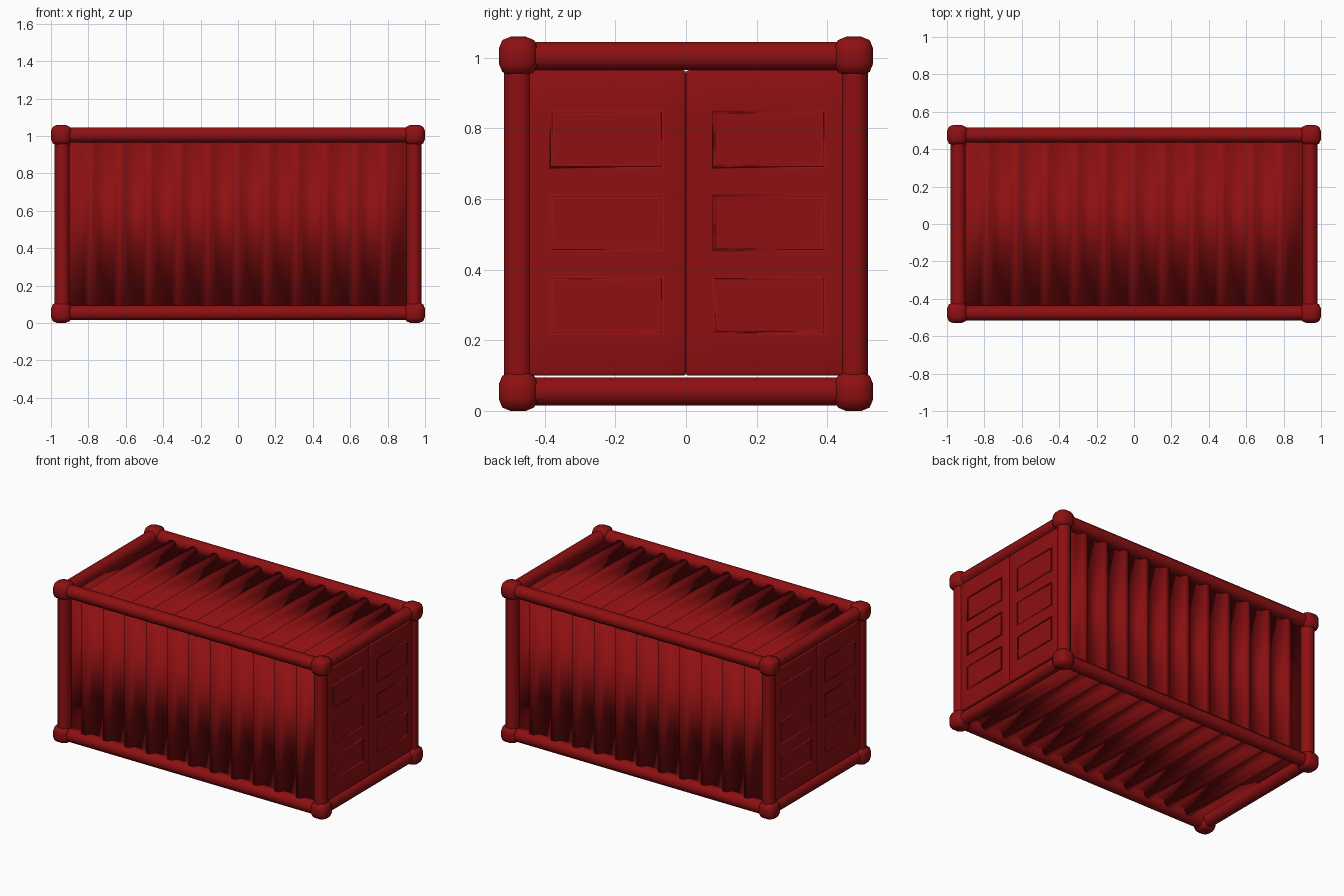
import bpy, bmesh, math
from mathutils import Matrix, Vector

if "Cube" in bpy.data.objects:
    bpy.data.objects.remove(bpy.data.objects["Cube"])

red = bpy.data.materials.new("dark_red")
red.use_nodes = True
red.diffuse_color = (0.27, 0.005, 0.006, 1)
red.node_tree.nodes["Principled BSDF"].inputs["Base Color"].default_value = red.diffuse_color
red.node_tree.nodes["Principled BSDF"].inputs["Roughness"].default_value = 0.6

MID = 0.53                    # height of the centre
CX, CS = 0.945, 0.475         # corner offsets along the length and across
BEAM = 0.04                   # frame beam apothem


def make(name, bm, matrix=Matrix(), angle=35):
    mesh = bpy.data.meshes.new(name)
    bm.to_mesh(mesh)
    bm.free()
    mesh.transform(matrix)
    mesh.materials.append(red)
    obj = bpy.data.objects.new(name, mesh)
    bpy.context.collection.objects.link(obj)
    bpy.ops.object.select_all(action='DESELECT')
    obj.select_set(True)
    bpy.context.view_layer.objects.active = obj
    bpy.ops.object.shade_smooth_by_angle(angle=math.radians(angle))
    return obj


# Rounded corner fittings
def corner(name, loc):
    bm = bmesh.new()
    bmesh.ops.create_cube(bm, size=0.11)
    bmesh.ops.bevel(bm, geom=bm.edges[:], offset=0.034, segments=2,
                    profile=0.5, affect='EDGES')
    make(name, bm, Matrix.Translation(loc), 50)


# Eight-sided frame beams
def beam(name, loc, axis, length):
    bm = bmesh.new()
    r = BEAM / math.cos(math.pi / 8)
    bmesh.ops.create_cone(bm, cap_ends=True, segments=8, radius1=r, radius2=r, depth=length)
    turn = Vector((0, 0, 1)).rotation_difference(Vector(axis)).to_matrix().to_4x4()
    spin = Matrix.Rotation(math.pi / 8, 4, 'Z')
    make(name, bm, Matrix.Translation(loc) @ turn @ spin, 50)


for x, end in ((CX, "left"), (-CX, "right")):
    for y, side in ((-CS, "front"), (CS, "back")):
        for z, level in ((-CS, "lower"), (CS, "upper")):
            corner(f"corner_{level}_{side}_{end}", (x, y, MID + z))
        beam(f"post_{side}_{end}", (x * 0.995, y, MID), (0, 0, 1), 2 * CS)
    for z, level in ((-CS, "lower"), (CS, "upper")):
        beam(f"end_beam_{level}_{end}", (x * 0.995, 0, MID + z), (0, 1, 0), 2 * CS)
for y, side in ((-CS, "front"), (CS, "back")):
    for z, level in ((-CS, "lower"), (CS, "upper")):
        beam(f"long_beam_{level}_{side}", (0, y, MID + z), (1, 0, 0), 2 * CX)


# Corrugated sheet, ribs pointing outward, turned around the length axis
def sheet(name, turns):
    base, rise, pitch = 0.455, 0.038, 0.157
    profile = [(-0.94, base)]
    for i in range(-5, 6):
        c = i * pitch
        profile += [(c - 0.038, base), (c - 0.016, base + rise),
                    (c + 0.016, base + rise), (c + 0.038, base)]
    profile.append((0.94, base))
    bm = bmesh.new()
    rows = [[bm.verts.new((x, y, z)) for x, z in profile] for y in (-CS, CS)]
    for i in range(len(profile) - 1):
        bm.faces.new((rows[0][i], rows[0][i + 1], rows[1][i + 1], rows[1][i]))
    turn = Matrix.Rotation(turns * math.pi / 2, 4, 'X')
    obj = make(name, bm, Matrix.Translation((0, 0, MID)) @ turn, 20)
    solid = obj.modifiers.new("thickness", 'SOLIDIFY')
    solid.thickness = 0.015


for i, name in enumerate(("roof", "front_wall", "floor", "back_wall")):
    sheet(name, i)


# Door leaf with three sunken panels
def door(name, turn_end, offset):
    ys = (0.0, 0.08, 0.39, 0.46)
    zs = (0.1, 0.222, 0.375, 0.457, 0.608, 0.692, 0.845, 0.965)
    bm = bmesh.new()
    grid = [[bm.verts.new((0.965, y + offset, z)) for z in zs] for y in ys]
    sunken = []
    for i in range(len(ys) - 1):
        for j in range(len(zs) - 1):
            f = bm.faces.new((grid[i][j], grid[i + 1][j], grid[i + 1][j + 1], grid[i][j + 1]))
            if i == 1 and j % 2 == 1:
                sunken.append(f)
    bmesh.ops.inset_individual(bm, faces=sunken, thickness=0.036, depth=-0.036)
    turn = Matrix.Rotation(math.pi * turn_end, 4, 'Z')
    obj = make(name, bm, turn, 20)
    solid = obj.modifiers.new("thickness", 'SOLIDIFY')
    solid.thickness = 0.04
    edge = obj.modifiers.new("rounded_rim", 'BEVEL')
    edge.width, edge.segments = 0.014, 2
    edge.limit_method, edge.angle_limit = 'ANGLE', math.radians(60)


for i, end in enumerate(("left", "right")):
    door(f"door_a_{end}", i, 0)
    door(f"door_b_{end}", i, -0.46)
